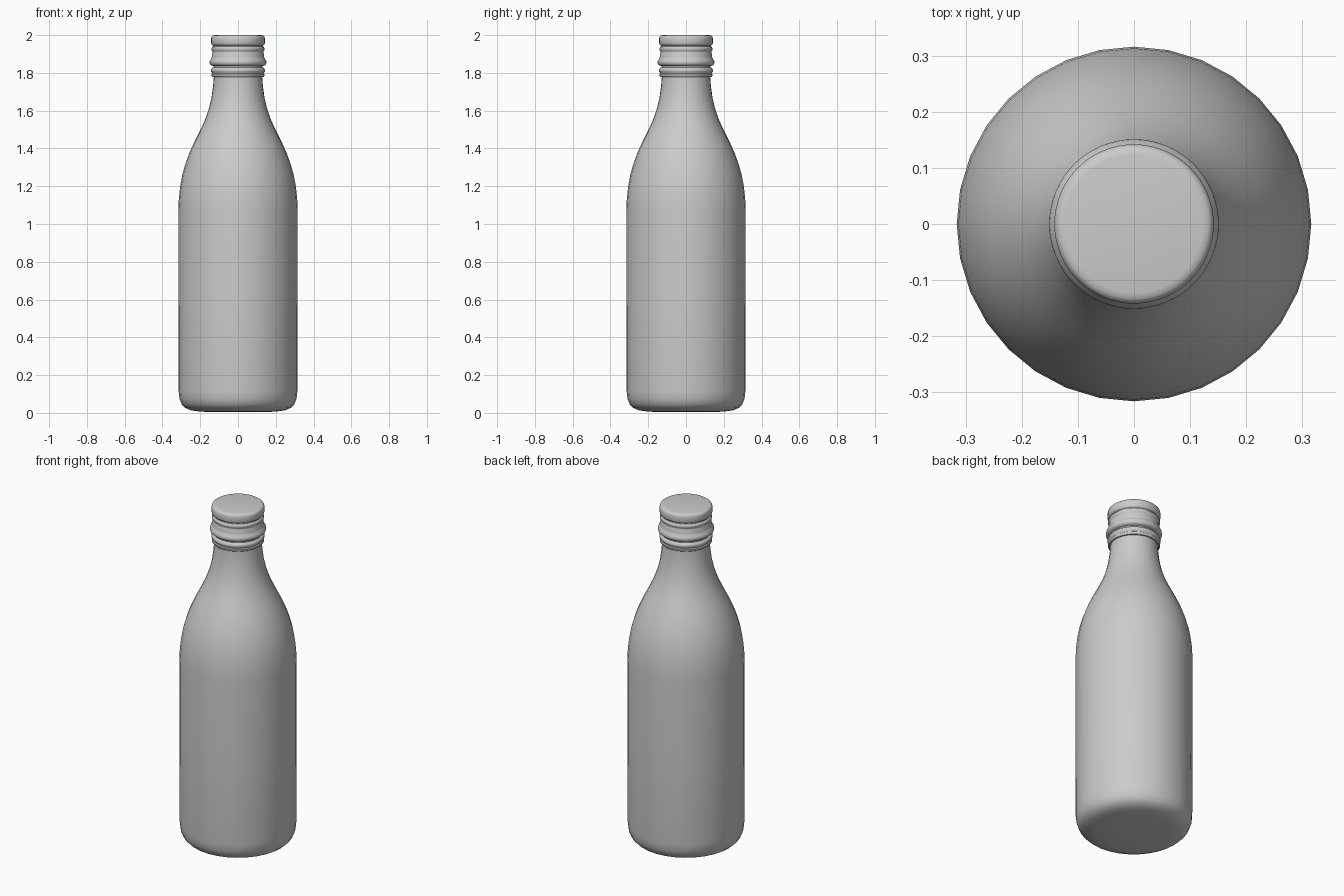
import bpy, bmesh, math


def lathe(name, profile, sides, angle=50):
    """Revolve (radius, height) points around z; radius 0 closes an end."""
    bm = bmesh.new()
    rings = []
    for r, z in profile:
        if r == 0:
            rings.append([bm.verts.new((0, 0, z))] * sides)
        else:
            rings.append([bm.verts.new((r * math.cos(2 * math.pi * i / sides),
                                        r * math.sin(2 * math.pi * i / sides), z))
                          for i in range(sides)])
    for a, b in zip(rings, rings[1:]):
        for i in range(sides):
            j = (i + 1) % sides
            bm.faces.new(list(dict.fromkeys((a[i], a[j], b[j], b[i]))))
    bmesh.ops.recalc_face_normals(bm, faces=bm.faces[:])
    mesh = bpy.data.meshes.new(name)
    bm.to_mesh(mesh)
    bm.free()
    obj = bpy.data.objects.new(name, mesh)
    bpy.context.collection.objects.link(obj)
    bpy.ops.object.select_all(action='DESELECT')
    obj.select_set(True)
    bpy.context.view_layer.objects.active = obj
    bpy.ops.object.shade_smooth_by_angle(angle=math.radians(angle))
    return obj


# Bottle body: rounded base, straight wall, curved shoulder and neck
lathe("bottle_body", [
    (0, 0.006), (0.15, 0.004), (0.21, 0.008), (0.25, 0.014), (0.28, 0.027),
    (0.298, 0.045), (0.31, 0.075), (0.315, 0.12), (0.316, 0.6), (0.316, 1.08),
    (0.313, 1.14), (0.306, 1.2), (0.295, 1.26), (0.278, 1.32), (0.258, 1.375),
    (0.231, 1.435), (0.203, 1.49), (0.175, 1.55), (0.154, 1.61), (0.14, 1.67),
    (0.132, 1.73), (0.128, 1.78), (0.126, 1.85), (0, 1.85)], 32)

# Screw cap: bottom band, wide bead, thread rib and rounded lid
lathe("screw_cap", [
    (0.122, 1.779), (0.136, 1.779), (0.141, 1.785), (0.141, 1.793),
    (0.136, 1.797), (0.136, 1.800), (0.142, 1.806), (0.143, 1.815),
    (0.139, 1.824), (0.131, 1.829), (0.131, 1.836), (0.142, 1.84),
    (0.149, 1.846), (0.151, 1.856), (0.149, 1.866), (0.141, 1.876),
    (0.138, 1.885), (0.138, 1.9), (0.134, 1.908), (0.134, 1.914),
    (0.139, 1.919), (0.14, 1.928), (0.138, 1.936), (0.132, 1.94),
    (0.132, 1.945), (0.139, 1.949), (0.142, 1.957), (0.142, 1.985),
    (0.139, 1.993), (0.133, 1.998), (0.123, 2.0), (0, 2.0)], 64)
